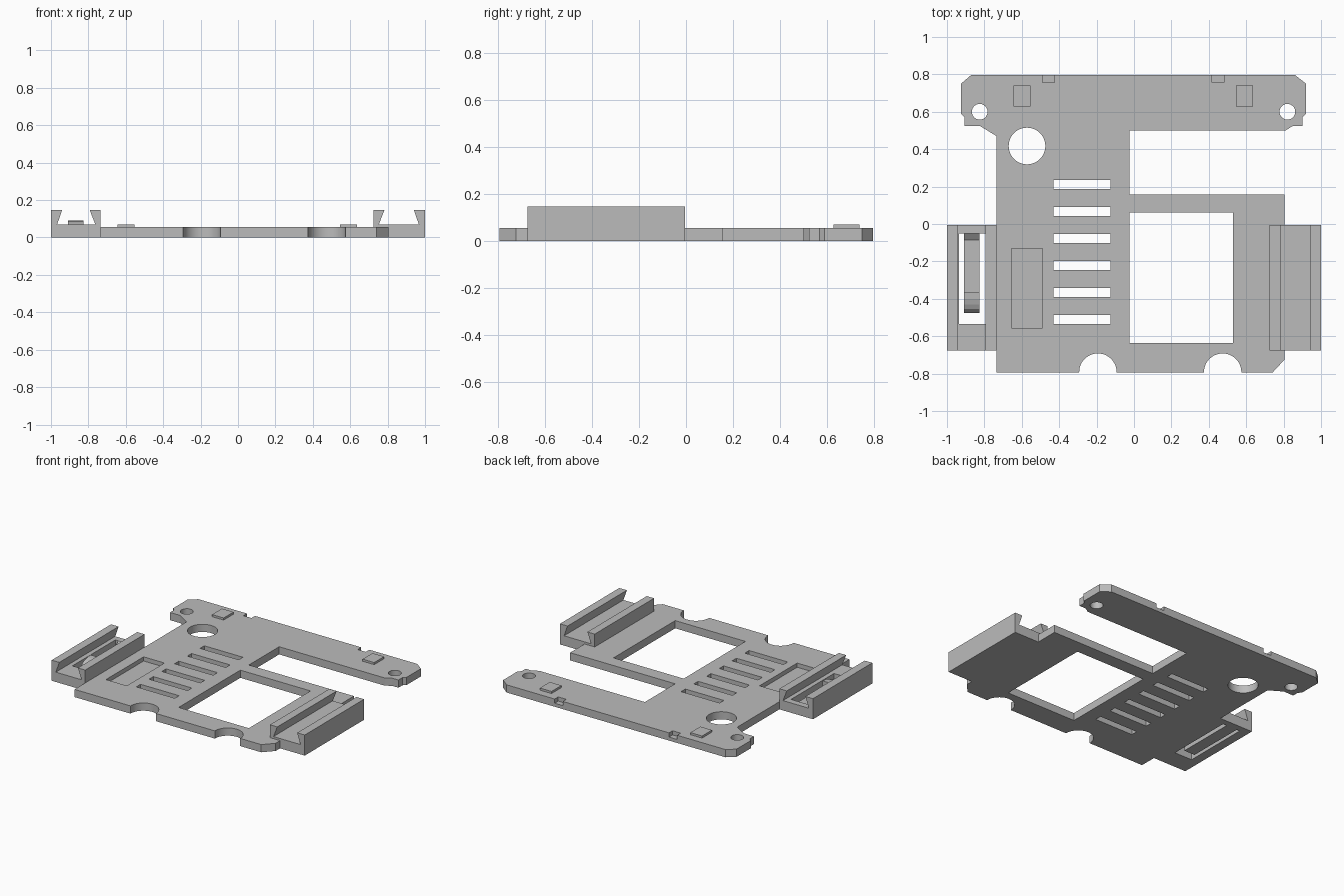
import bpy, bmesh, math
from mathutils import Vector

cube = bpy.data.objects.get("Cube")
if cube:
    bpy.data.objects.remove(cube, do_unlink=True)

grey = bpy.data.materials.new("plain grey")
grey.use_nodes = True
COLOUR = (0.5, 0.5, 0.5, 1)
grey.diffuse_color = COLOUR
grey.node_tree.nodes["Principled BSDF"].inputs["Base Color"].default_value = COLOUR

THICK = 0.055
RAIL_FRONT, RAIL_BACK = -0.675, -0.005


def prism(bm, points, low, high, axis="z"):
    """Extrude a closed 2D outline along an axis."""
    place = {"z": lambda a, b, c: (a, b, c),
             "y": lambda a, b, c: (a, c, b),
             "x": lambda a, b, c: (c, a, b)}[axis]
    verts = [bm.verts.new(place(a, b, low)) for a, b in points]
    face = bm.faces.new(verts)
    ext = bmesh.ops.extrude_face_region(bm, geom=[face])["geom"]
    shift = Vector(place(0, 0, high - low))
    bmesh.ops.translate(bm, vec=shift, verts=[v for v in ext if isinstance(v, bmesh.types.BMVert)])


def rect(x0, x1, y0, y1):
    return [(x0, y0), (x1, y0), (x1, y1), (x0, y1)]


def circle(x, y, r, n=48):
    return [(x + r * math.cos(math.tau * i / n), y + r * math.sin(math.tau * i / n)) for i in range(n)]


def make(name, solids):
    bm = bmesh.new()
    for solid in solids:
        prism(bm, *solid)
    bmesh.ops.recalc_face_normals(bm, faces=bm.faces)
    mesh = bpy.data.meshes.new(name)
    bm.to_mesh(mesh)
    bm.free()
    mesh.materials.append(grey)
    obj = bpy.data.objects.new(name, mesh)
    bpy.context.collection.objects.link(obj)
    return obj


def activate(obj):
    bpy.ops.object.select_all(action="DESELECT")
    obj.select_set(True)
    bpy.context.view_layer.objects.active = obj


def cut(obj, solids):
    cutter = make("cutter", solids)
    cutter.hide_render = True
    mod = obj.modifiers.new("cut", "BOOLEAN")
    mod.operation, mod.solver, mod.object = "DIFFERENCE", "EXACT", cutter
    activate(obj)
    bpy.ops.object.modifier_apply(modifier=mod.name)
    bpy.data.objects.remove(cutter, do_unlink=True)


# Base plate outline, with a seat for the right-hand rail
outline = [(-0.87, 0.797), (-0.925, 0.75), (-0.925, 0.59), (-0.905, 0.57), (-0.905, 0.525),
           (-0.825, 0.525), (-0.735, 0.47), (-0.735, -0.795), (0.74, -0.795), (0.805, -0.725),
           (0.805, RAIL_FRONT), (0.725, RAIL_FRONT), (0.725, RAIL_BACK), (0.805, RAIL_BACK),
           (0.805, 0.158), (-0.025, 0.158), (-0.025, 0.5), (0.81, 0.5), (0.85, 0.525),
           (0.9, 0.525), (0.9, 0.57), (0.92, 0.59), (0.92, 0.75), (0.86, 0.797)]
plate = make("base_plate", [(outline, 0, THICK)])

# Openings: window, vents, round holes, front scallops, recess, back notches
through = [rect(-0.025, 0.53, -0.635, 0.062)]
through += [rect(-0.43, -0.125, y - 0.024, y + 0.024) for y in [0.21 - 0.144 * i for i in range(6)]]
through += [circle(-0.825, 0.6, 0.042), circle(0.82, 0.6, 0.042), circle(-0.572, 0.417, 0.098)]
through += [circle(x, -0.792, 0.1) for x in (-0.193, 0.474)]
cuts = [(shape, -0.1, 0.2) for shape in through]
cuts.append((rect(-0.655, -0.49, -0.555, -0.13), 0.025, 0.2))
cuts += [(rect(x, x + 0.064, 0.757, 0.9), 0.025, 0.2) for x in (-0.488, 0.416)]
cut(plate, cuts)
activate(plate)
bpy.ops.object.shade_smooth_by_angle(angle=math.radians(30))

# Raised pads near the back edge
for side, x in (("right", -0.645), ("left", 0.545)):
    make(side + "_pad", [(rect(x, x + 0.092, 0.628, 0.74), THICK - 0.005, 0.07)])

# Dovetail rails
TOP, FLOOR = 0.147, 0.07
for side, sign, inner in (("right", -1, 0.735), ("left", 1, 0.725)):
    profile = [(1, 0), (1, TOP), (0.94, TOP), (0.967, FLOOR),
               (inner + 0.028, FLOOR), (inner + 0.058, TOP), (inner, TOP), (inner, 0)]
    rail = make(side + "_rail", [([(sign * x, z) for x, z in profile], RAIL_FRONT, RAIL_BACK, "y")])
    if side == "right":
        cut(rail, [(rect(-0.935, -0.795, -0.535, -0.05), -0.1, 0.3)])

# Spring latch inside the slotted rail
latch = [(-0.05, 0), (-0.05, FLOOR), (-0.085, 0.045), (-0.365, 0.045), (-0.365, 0.09),
         (-0.4, 0.088), (-0.43, 0.08), (-0.455, 0.068), (-0.475, 0.045), (-0.475, 0)]
make("spring_latch", [(latch, -0.91, -0.825, "x")])
